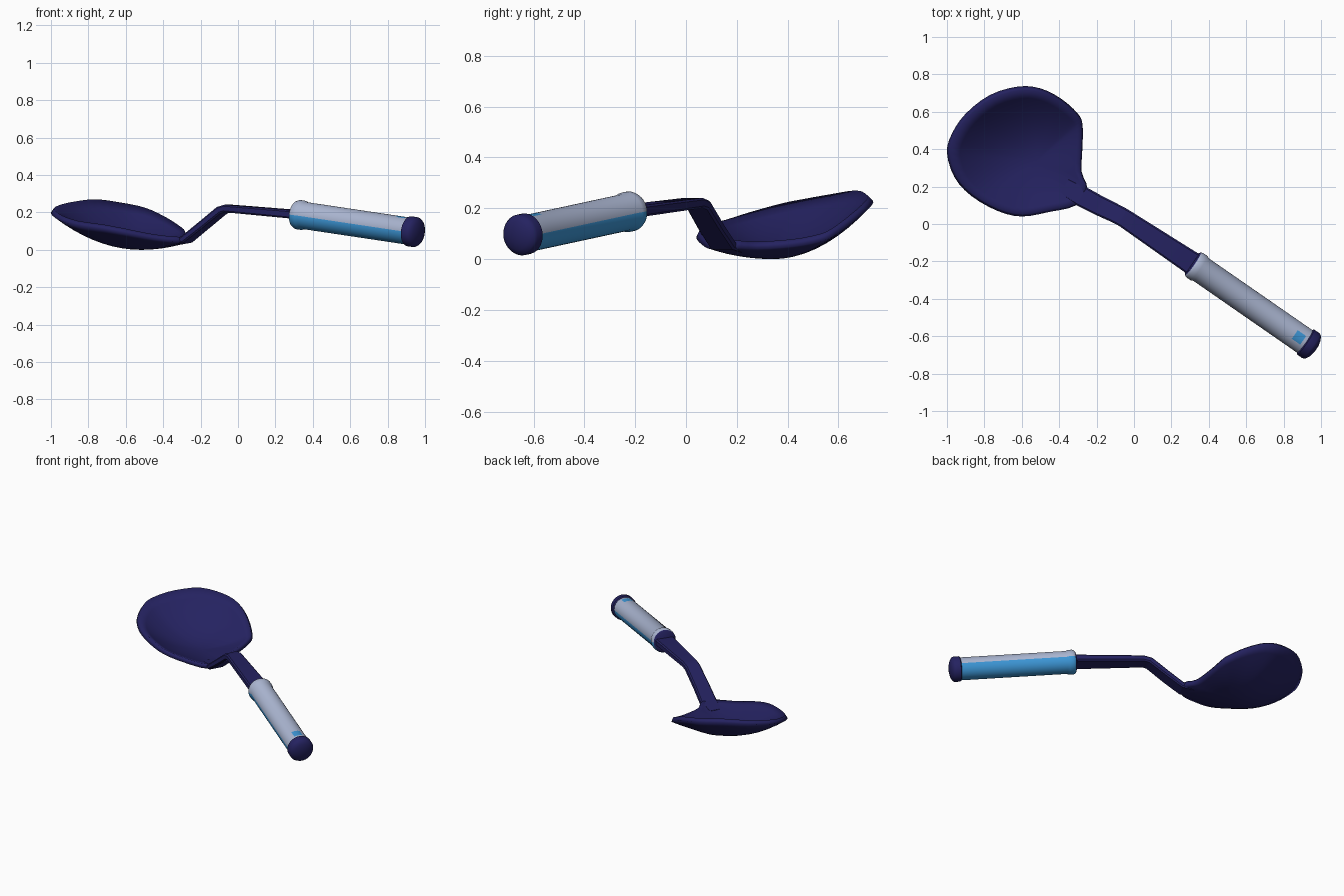
import bpy, bmesh, math
from mathutils import Vector

if "Cube" in bpy.data.objects:
    bpy.data.objects.remove(bpy.data.objects["Cube"])


def material(name, rgb):
    m = bpy.data.materials.new(name)
    m.diffuse_color = (*rgb, 1)
    m.use_nodes = True
    m.node_tree.nodes["Principled BSDF"].inputs["Base Color"].default_value = m.diffuse_color
    return m


NAVY = material("navy plastic", (0.018, 0.016, 0.118))
GREY = material("pale grey grip", (0.40, 0.46, 0.63))
BLUE = material("bright blue grip", (0.045, 0.30, 0.66))


def finish(name, bm, mats, angle=35, recalc=True):
    if recalc:
        bmesh.ops.recalc_face_normals(bm, faces=bm.faces)
    me = bpy.data.meshes.new(name)
    bm.to_mesh(me)
    bm.free()
    ob = bpy.data.objects.new(name, me)
    bpy.context.collection.objects.link(ob)
    for m in mats:
        me.materials.append(m)
    bpy.context.view_layer.objects.active = ob
    ob.select_set(True)
    bpy.ops.object.shade_smooth_by_angle(angle=math.radians(angle))
    ob.select_set(False)
    return ob


def catmull(p, n):
    """Smooth closed loop through the points p."""
    out = []
    for i in range(len(p)):
        a, b, c, d = (p[(i + k) % len(p)] for k in (-1, 0, 1, 2))
        for j in range(n):
            t = j / n
            out.append(0.5 * (2 * b + (c - a) * t + (2 * a - 5 * b + 4 * c - d) * t * t
                              + (3 * b - a - 3 * c + d) * t ** 3))
    return out


# Bowl: tilted rim lofted down to the lowest point, then thickened inwards
RIM = [(-1.0, .38, .22), (-.975, .48, .24), (-.9, .59, .26), (-.77, .69, .275),
       (-.62, .735, .255), (-.5, .725, .23), (-.39, .67, .18), (-.30, .59, .12),
       (-.275, .53, .095), (-.275, .42, .075), (-.28, .28, .065), (-.25, .19, .07),
       (-.31, .10, .065), (-.45, .065, .08), (-.6, .04, .11), (-.73, .07, .135),
       (-.87, .15, .155), (-.96, .25, .185)]
rim = catmull([Vector(p) for p in RIM], 3)
low = Vector((-.52, .34, 0))
bm = bmesh.new()
centre = bm.verts.new(low)
prev = None
STEPS = 9
for k in range(1, STEPS + 1):
    t = k / STEPS
    ring = []
    for p in rim:
        q = low.lerp(p, t)
        q.z = (p.z - .025) * t * t
        ring.append(bm.verts.new(q))
    for i in range(len(ring)):
        j = (i + 1) % len(ring)
        if prev:
            bm.faces.new((prev[i], ring[i], ring[j], prev[j]))
        else:
            bm.faces.new((centre, ring[i], ring[j]))
    prev = ring
bowl = finish("bowl", bm, [NAVY], 45, recalc=False)
sol = bowl.modifiers.new("thickness", 'SOLIDIFY')
sol.thickness = .03
sol.offset = -1

# Stem: flat bar with bevelled corners, swept up from the bowl and bent to the grip
PATH = [((-.37, .20, .035), .10, .03), ((-.275, .145, .055), .11, .036),
        ((-.19, .10, .125), .105, .038), ((-.085, .05, .212), .10, .04),
        ((-.05, .03, .221), .10, .04), ((.33, -.223, .188), .125, .045)]
pts = [Vector(p) for p, w, h in PATH]
bm = bmesh.new()
prev = None
for i, (p, w, h) in enumerate(PATH):
    d = (pts[min(i + 1, len(pts) - 1)] - pts[max(i - 1, 0)]).normalized()
    side = d.cross(Vector((0, 0, 1))).normalized()
    up = side.cross(d)
    c = .008
    w, h = w / 2, h / 2
    sec = [(w, h - c), (w - c, h), (c - w, h), (-w, h - c),
           (-w, c - h), (c - w, -h), (w - c, -h), (w, c - h)]
    ring = [bm.verts.new(pts[i] + side * x + up * y) for x, y in sec]
    if prev:
        for a in range(8):
            b = (a + 1) % 8
            bm.faces.new((prev[a], ring[a], ring[b], prev[b]))
    else:
        bm.faces.new(ring)
    prev = ring
bm.faces.new(prev)
finish("stem", bm, [NAVY], 25)

# Grip axis and a turned-profile helper
START = Vector((.31, -.21, .19))
AXIS = (Vector((.945, -.65, .095)) - START).normalized()
SIDE = AXIS.cross(Vector((0, 0, 1))).normalized()
UP = SIDE.cross(AXIS)
SEG = 32


def turned(name, profile, mats, rule):
    bm = bmesh.new()
    rings = []
    for s, r in profile:
        rings.append([bm.verts.new(START + AXIS * s + r * (
            SIDE * math.cos(2 * math.pi * i / SEG) + UP * math.sin(2 * math.pi * i / SEG)))
            for i in range(SEG)])
    for k in range(len(rings) - 1):
        s = (profile[k][0] + profile[k + 1][0]) / 2
        for i in range(SEG):
            j = (i + 1) % SEG
            f = bm.faces.new((rings[k][i], rings[k][j], rings[k + 1][j], rings[k + 1][i]))
            f.material_index = rule(s, 360 * (i + .5) / SEG)
    for ring in (rings[0], rings[-1]):
        f = bm.faces.new(ring)
        f.material_index = len(mats) - 1
    return finish(name, bm, mats, 40)


# Grip: grey upper half, blue lower half, blue spot on top near the end
def grip_rule(s, a):
    if s < .004:
        return 2
    if .665 < s < .72 and abs(a - 90) < 22:
        return 1
    return 0 if a < 180 else 1


turned("grip", [(0, .066), (.006, .074), (.018, .079), (.045, .079), (.06, .073),
                (.665, .073), (.72, .073), (.742, .073)], [GREY, BLUE, NAVY], grip_rule)

# End cap: rounded navy button
turned("end_cap", [(.738, .072), (.744, .081), (.78, .081), (.793, .074),
                   (.804, .055), (.811, .03), (.813, .008)], [NAVY], lambda s, a: 0)
